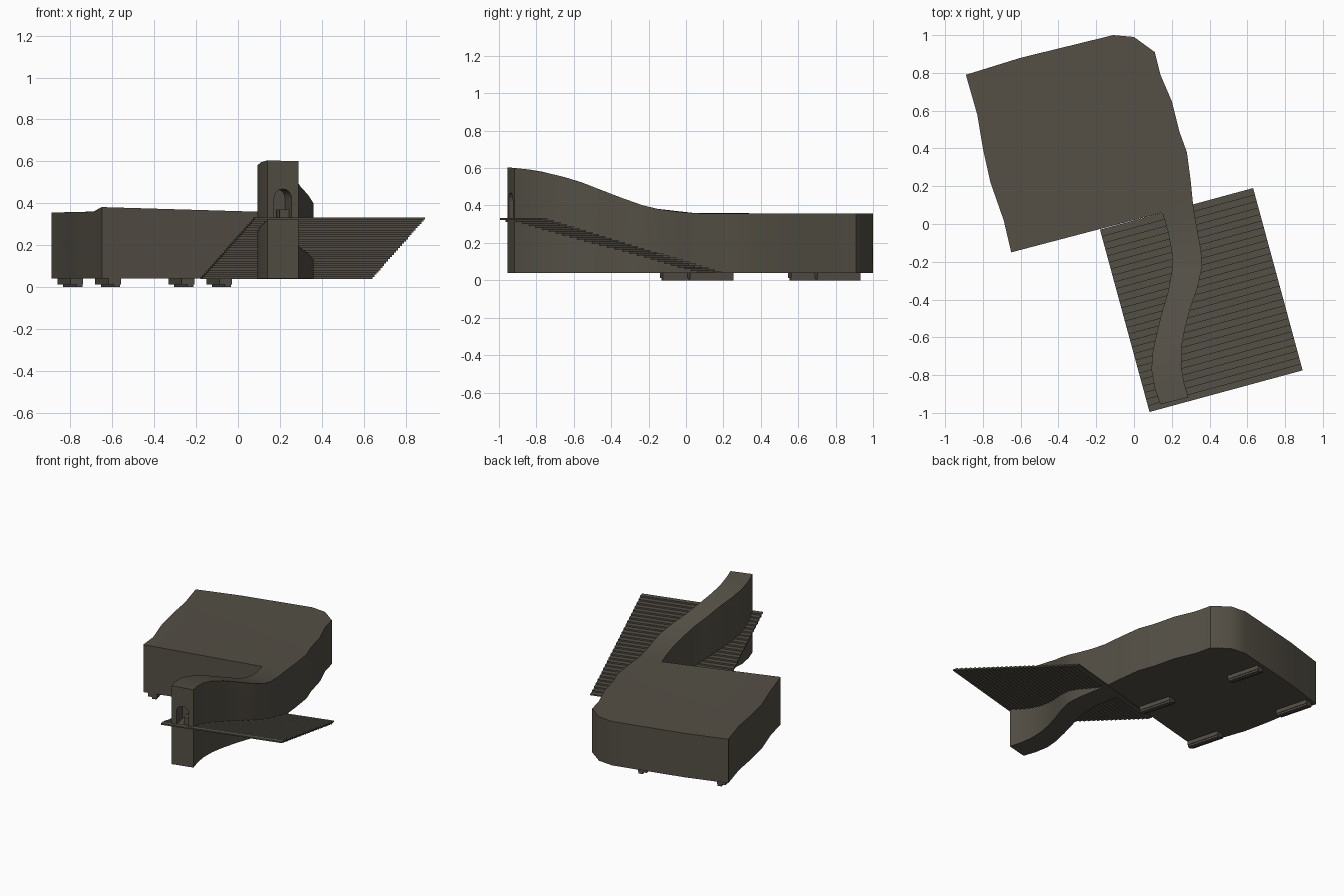
import bpy, bmesh, math
from mathutils import Vector, Matrix

if "Cube" in bpy.data.objects:
    bpy.data.objects.remove(bpy.data.objects["Cube"])

mat = bpy.data.materials.new("dark earth brown")
mat.diffuse_color = (0.088, 0.079, 0.060, 1)
mat.use_nodes = True
mat.node_tree.nodes["Principled BSDF"].inputs["Base Color"].default_value = mat.diffuse_color
ANG = math.atan2(0.22, 0.81)          # whole plan is turned by this angle


def finish(bm, name, smooth=False):
    bmesh.ops.recalc_face_normals(bm, faces=bm.faces)
    me = bpy.data.meshes.new(name)
    bm.to_mesh(me)
    bm.free()
    me.materials.append(mat)
    ob = bpy.data.objects.new(name, me)
    bpy.context.collection.objects.link(ob)
    if smooth:
        bpy.context.view_layer.objects.active = ob
        ob.select_set(True)
        bpy.ops.object.shade_smooth_by_angle(angle=math.radians(35))
        ob.select_set(False)
    return ob


def box(bm, centre, size, ang=ANG):
    m = Matrix.Translation(centre) @ Matrix.Rotation(ang, 4, 'Z') @ Matrix.Diagonal((*size, 1))
    bmesh.ops.create_cube(bm, size=1, matrix=m)


def prism(bm, pts, shift):
    a = [bm.verts.new(p) for p in pts]
    b = [bm.verts.new(Vector(p) + Vector(shift)) for p in pts]
    n = len(pts)
    bm.faces.new(a)
    bm.faces.new(b[::-1])
    for i in range(n):
        bm.faces.new((a[i], a[(i + 1) % n], b[(i + 1) % n], b[i]))


# Height of the roof along y: level body, rising arm
ROOF = [(-0.96, 0.605), (-0.8, 0.588), (-0.6, 0.54), (-0.4, 0.462), (-0.25, 0.405),
        (-0.1, 0.37), (0.05, 0.358), (1.1, 0.356)]


def roof(y):
    for (y0, z0), (y1, z1) in zip(ROOF, ROOF[1:]):
        if y <= y1:
            return z0 + (z1 - z0) * (y - y0) / (y1 - y0)


# Body and winding arm, one mass: block outline plus left/right pairs down the arm
block = [(-0.65, -0.15), (-0.69, 0.02), (-0.76, 0.22), (-0.80, 0.40), (-0.83, 0.58), (-0.89, 0.79),
         (-0.6, 0.88), (-0.11, 1.0), (0.0, 0.99), (0.11, 0.91), (0.14, 0.79), (0.20, 0.65),
         (0.24, 0.49), (0.28, 0.38), (0.30, 0.23)]
left = [(0.15, 0.06), (0.18, -0.04), (0.20, -0.15), (0.20, -0.25), (0.18, -0.36), (0.15, -0.46),
        (0.125, -0.56), (0.10, -0.67), (0.092, -0.77), (0.11, -0.87), (0.14, -0.955)]
right = [(0.315, 0.08), (0.335, -0.03), (0.355, -0.14), (0.36, -0.23), (0.335, -0.34), (0.30, -0.44),
         (0.27, -0.55), (0.252, -0.65), (0.25, -0.75), (0.265, -0.84), (0.288, -0.918)]
bm = bmesh.new()


def column(p):
    return bm.verts.new((*p, 0.04)), bm.verts.new((*p, roof(p[1])))


B, L, R = ([column(p) for p in lst] for lst in (block, left, right))
for k in (0, 1):
    bm.faces.new([c[k] for c in B + [R[0], L[0]]])
    for i in range(len(L) - 1):
        bm.faces.new((L[i][k], L[i + 1][k], R[i + 1][k], R[i][k]))
outline = B + R + L[::-1]
for a, b in zip(outline, outline[1:] + outline[:1]):
    bm.faces.new((a[0], b[0], b[1], a[1]))
body = finish(bm, "body_and_arm", True)

# Arched doorway cut in the end of the arm
u = Vector((math.cos(ANG), math.sin(ANG), 0))
v = Vector((-math.sin(ANG), math.cos(ANG), 0))
mid = Vector((0.214, -0.937, 0))
arch = [(-0.043, 0.325), (0.043, 0.325)]
arch += [(0.043 * math.cos(t * math.pi / 8), 0.425 + 0.043 * math.sin(t * math.pi / 8)) for t in range(9)]
bm = bmesh.new()
prism(bm, [mid - v * 0.05 + u * a + Vector((0, 0, z)) for a, z in arch], v * 0.17)
cutter = finish(bm, "doorway_cutter")
cutter.hide_render = True
cutter.hide_set(True)
mod = body.modifiers.new("doorway", 'BOOLEAN')
mod.operation = 'DIFFERENCE'
mod.solver = 'EXACT'
mod.object = cutter

# Small step inside the doorway
bm = bmesh.new()
box(bm, mid + v * 0.07 + u * 0.018 + Vector((0, 0, 0.345)), (0.045, 0.06, 0.05))
finish(bm, "doorway_step")

# Sloping stepped ramp: staircase profile pushed sideways
N, RUN, Z0, Z1, T = 28, 1.0, 0.038, 0.332, 0.009
start = Vector((-0.18, -0.03, 0))
rise = (Z1 - Z0 - T) / (N - 1)
top, low = [], []
for i in range(N):
    s0, s1, z = i * RUN / N, (i + 1) * RUN / N, Z0 + i * rise
    top += [(s0, z + T), (s1, z + T)]
    low += [(s0 + (0.006 if i else 0), z), (s1 + (0.006 if i < N - 1 else 0), z)]
bm = bmesh.new()
prism(bm, [start - v * s + Vector((0, 0, z)) for s, z in top + low[::-1]], u * 0.84)
finish(bm, "stepped_ramp")

# Four runner feet under the body, each with a narrow lower ridge
bm = bmesh.new()
for x, y in [(-0.62, -0.015), (-0.09, 0.13), (-0.80, 0.67), (-0.27, 0.81)]:
    c = Vector((x, y, 0))
    box(bm, c + Vector((0, 0, 0.028)), (0.062, 0.24, 0.03))
    box(bm, c + u * 0.012 + Vector((0, 0, 0.01)), (0.03, 0.24, 0.02))
finish(bm, "feet")
